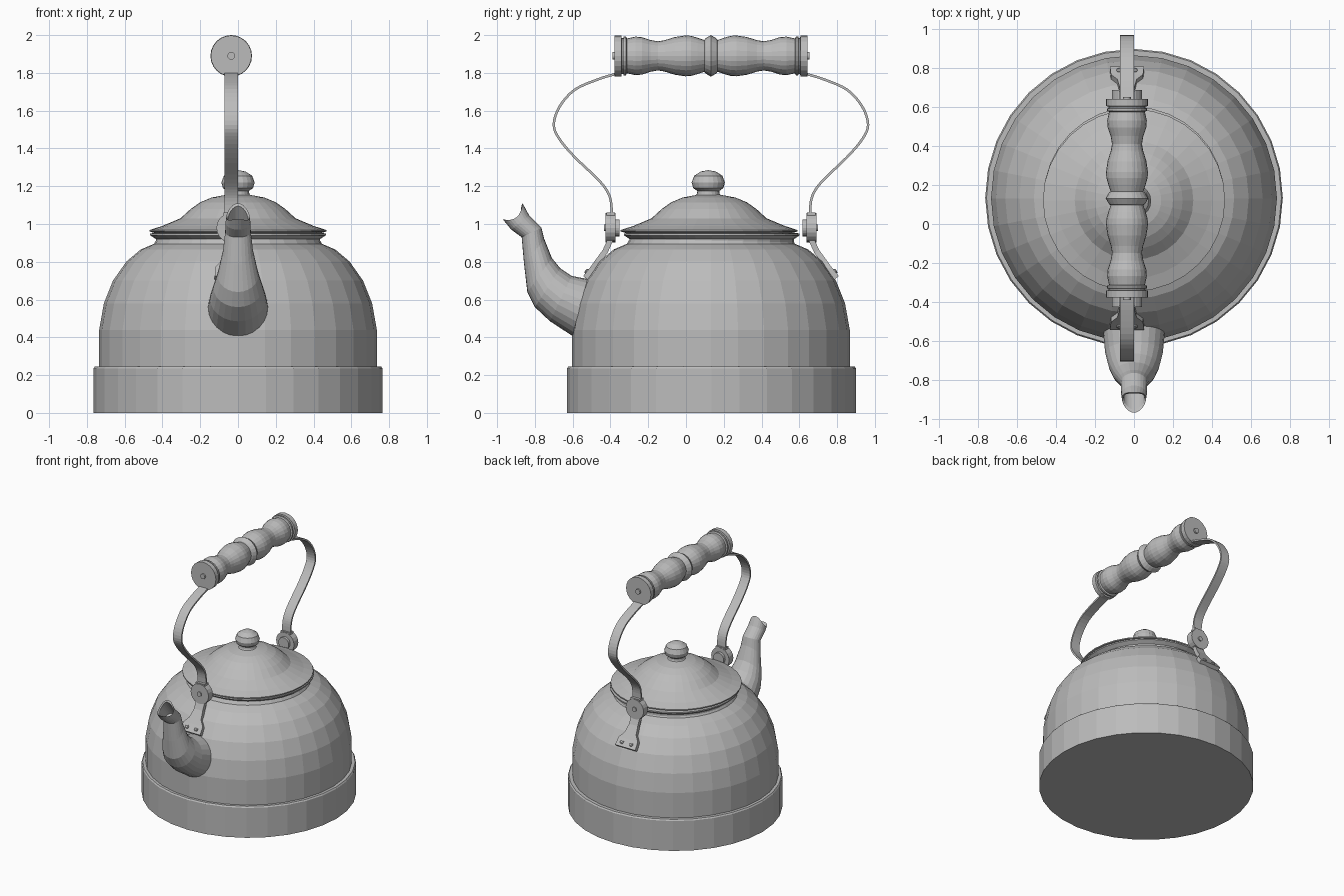
import bpy, bmesh, math
from mathutils import Vector, Matrix

if "Cube" in bpy.data.objects:
    bpy.data.objects.remove(bpy.data.objects["Cube"], do_unlink=True)

metal = bpy.data.materials.new("plain grey")
metal.use_nodes = True
GREY = (0.5, 0.5, 0.5, 1)
metal.diffuse_color = GREY
metal.node_tree.nodes["Principled BSDF"].inputs["Base Color"].default_value = GREY

MID = 0.132       # y of the pot's centre
HANDLE_X = -0.036


def finish(name, bm):
    bmesh.ops.remove_doubles(bm, verts=bm.verts, dist=0.0002)
    bmesh.ops.recalc_face_normals(bm, faces=bm.faces)
    mesh = bpy.data.meshes.new(name)
    bm.to_mesh(mesh)
    bm.free()
    mesh.materials.append(metal)
    obj = bpy.data.objects.new(name, mesh)
    bpy.context.collection.objects.link(obj)
    return obj


def bridge(bm, rings):
    """Join a list of equal vertex rings with quads."""
    n = len(rings[0])
    for a, b in zip(rings, rings[1:]):
        for i in range(n):
            j = (i + 1) % n
            bm.faces.new((a[i], a[j], b[j], b[i]))


def lathe(name, profile, place, sides=32):
    """Spin (radius, height) points around z, then place the result."""
    bm = bmesh.new()
    rings = []
    for r, h in profile:
        r = max(r, 0.001)
        rings.append([bm.verts.new((r * math.cos(t), r * math.sin(t), h))
                      for t in (math.tau * i / sides for i in range(sides))])
    bridge(bm, rings)
    bm.faces.new(rings[0])
    bm.faces.new(rings[-1])
    bmesh.ops.transform(bm, matrix=place, verts=bm.verts)
    return finish(name, bm)


def smooth_path(points, steps=4):
    """Catmull-Rom curve through the points."""
    p = [Vector(q) for q in points]
    p = [2 * p[0] - p[1]] + p + [2 * p[-1] - p[-2]]
    out = []
    for a, b, c, d in zip(p, p[1:], p[2:], p[3:]):
        for k in range(steps):
            t = k / steps
            out.append(0.5 * (2 * b + (c - a) * t + (2 * a - 5 * b + 4 * c - d) * t * t
                              + (3 * b - a - 3 * c + d) * t ** 3))
    return out + [p[-2]]


def strip(name, path, widths, thick, side):
    """Flat bar along (distance from centre, z) points on one side of the pot."""
    bm = bmesh.new()
    rings = []
    for i, p in enumerate(path):
        tan = (path[min(i + 1, len(path) - 1)] - path[max(i - 1, 0)]).normalized()
        nor = Vector((-tan.y, tan.x)) * thick / 2
        half = widths[min(i, len(widths) - 1)] / 2
        ring = []
        for sx, sn in ((-1, -1), (1, -1), (1, 1), (-1, 1)):
            q = p + nor * sn
            ring.append(bm.verts.new((HANDLE_X + sx * half, MID + side * q.x, q.y)))
        rings.append(ring)
    bridge(bm, rings)
    bm.faces.new(rings[0])
    bm.faces.new(rings[-1])
    return finish(name, bm)


def upright(y):
    return Matrix.Translation((0, y, 0))


def along_y(z, side=1):
    turn = Matrix.Rotation(-side * math.pi / 2, 4, 'X')
    return Matrix.Translation((HANDLE_X, MID, z)) @ turn


# Pot body with stepped base band and flared rim
lathe("base_band", [(0.765, 0), (0.765, 0.235), (0.758, 0.245), (0.72, 0.245)], upright(MID + 0.003))
lathe("pot_body", [(0.735, 0.2), (0.735, 0.44), (0.71, 0.58), (0.662, 0.7), (0.59, 0.802),
                   (0.515, 0.865), (0.445, 0.895), (0.43, 0.92)], upright(MID))
lathe("pot_rim", [(0.435, 0.89), (0.435, 0.92), (0.465, 0.94), (0.465, 0.95), (0.42, 0.955)],
      upright(MID + 0.005))

# Domed lid and its knob
lathe("lid", [(0.43, 0.95), (0.468, 0.96), (0.468, 0.968), (0.4, 0.99), (0.305, 1.03), (0.25, 1.08),
              (0.2, 1.115), (0.14, 1.14), (0.06, 1.155)], upright(0.122))
lathe("lid_knob", [(0.075, 1.14), (0.06, 1.16), (0.058, 1.175), (0.08, 1.19), (0.088, 1.22),
                   (0.075, 1.255), (0.04, 1.278), (0, 1.285)], upright(0.118), 20)

# Curved spout: front point, back point and half width of each section
sections = [((-0.45, 0.4), (-0.4, 0.7), 0.16), ((-0.59, 0.4), (-0.5, 0.705), 0.16),
            ((-0.72, 0.485), (-0.605, 0.725), 0.148), ((-0.8, 0.56), (-0.665, 0.765), 0.13),
            ((-0.84, 0.64), (-0.71, 0.82), 0.108), ((-0.857, 0.785), (-0.75, 0.92), 0.08),
            ((-0.87, 0.93), (-0.765, 0.98), 0.068), ((-0.925, 0.97), (-0.83, 1.045), 0.066),
            ((-0.97, 1.025), (-0.865, 1.11), 0.062)]
bm = bmesh.new()
rings = []
SPOUT_SIDES = 24


def spout_ring(front, back, half, dip=0.0):
    f, b = Vector((0, *front)), Vector((0, *back))
    centre, reach = (f + b) / 2, (f - b) / 2
    ring = []
    for i in range(SPOUT_SIDES):
        t = math.tau * i / SPOUT_SIDES
        p = centre + reach * math.cos(t) + Vector((half * math.sin(t), 0, 0))
        p += Vector((0, 0.5, -0.8)) * dip * math.sin(t) ** 2
        ring.append(bm.verts.new(p))
    return ring


for k, (f, b, w) in enumerate(sections):
    rings.append(spout_ring(f, b, w, 0.04 if k == len(sections) - 1 else 0))
# Inner wall of the mouth
rings.append(spout_ring((-0.955, 1.02), (-0.872, 1.095), 0.054, 0.04))
rings.append(spout_ring((-0.855, 0.93), (-0.78, 0.97), 0.055))
bridge(bm, rings)
bm.faces.new(rings[0])
bm.faces.new(rings[-1])
finish("spout", bm)

# Turned grip, mirrored about its central ring
half = [(0.11, 0), (0.092, 0.03), (0.084, 0.035), (0.096, 0.07), (0.106, 0.105), (0.108, 0.135),
        (0.1, 0.19), (0.083, 0.245), (0.077, 0.28), (0.084, 0.32), (0.099, 0.365), (0.102, 0.4),
        (0.092, 0.445), (0.103, 0.45), (0.103, 0.462), (0.095, 0.464), (0.095, 0.472),
        (0.108, 0.474), (0.108, 0.51), (0.02, 0.51), (0.02, 0.522)]
grip = [(r, -h) for r, h in reversed(half[1:])] + half
lathe("grip", grip, along_y(1.89), 24)

# Straps, pivots and brackets at the front and back
strap_path = smooth_path([(0.47, 1.803), (0.502, 1.795), (0.6, 1.765), (0.722, 1.71), (0.802, 1.62),
                          (0.832, 1.525), (0.802, 1.45), (0.722, 1.355), (0.602, 1.24),
                          (0.547, 1.17), (0.527, 1.1), (0.527, 0.98)])
bracket_path = [Vector(p) for p in ((0.53, 0.97), (0.535, 0.91), (0.56, 0.855), (0.6, 0.8),
                                    (0.625, 0.765), (0.665, 0.715))]
for side, end in ((-1, "front"), (1, "back")):
    strip(end + "_strap", strap_path, [0.073], 0.013, side)
    strip(end + "_bracket", bracket_path, [0.08, 0.075, 0.075, 0.1, 0.165, 0.175], 0.03, side)
    strip(end + "_pivot_tab", [Vector((0.53, 1.062)), Vector((0.53, 0.91))], [0.08], 0.045, side)
    lathe(end + "_pivot", [(0.045, 0.485), (0.045, 0.505), (0.078, 0.505), (0.078, 0.558),
                           (0.018, 0.558), (0.018, 0.566)], along_y(0.98, side), 20)
    # Two rivets on each foot
    for dx in (-0.04, 0.04):
        out = Vector((0, side * 0.78, 0.62))
        spot = Vector((HANDLE_X + dx, MID + side * 0.645, 0.74)) + out * 0.012
        place = Matrix.Translation(spot) @ out.to_track_quat('Z', 'Y').to_matrix().to_4x4()
        lathe(end + "_rivet", [(0.014, 0), (0.014, 0.008), (0.008, 0.012)], place, 10)
